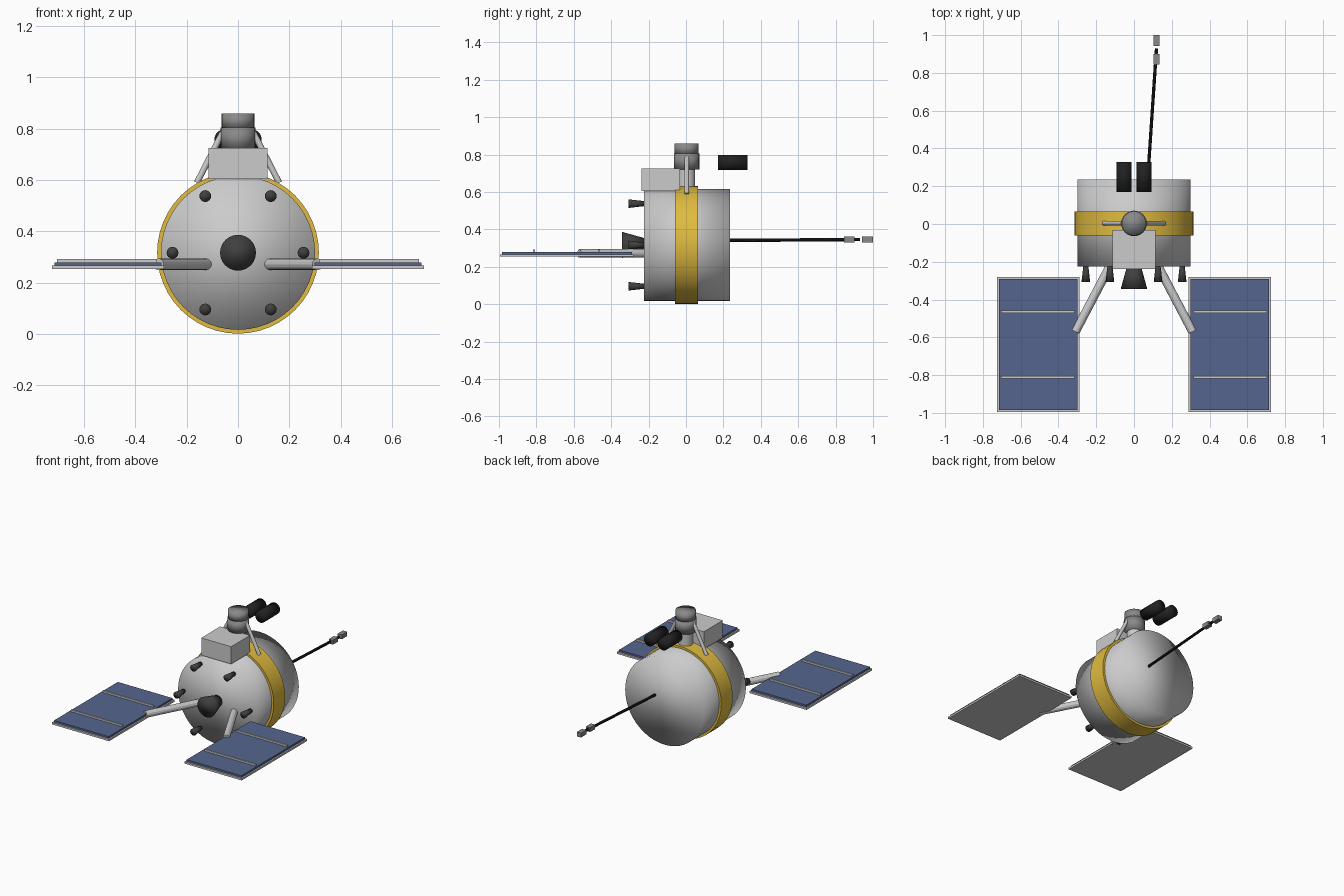
import bpy, math
from mathutils import Vector

if "Cube" in bpy.data.objects:
    bpy.data.objects.remove(bpy.data.objects["Cube"])


def mat(name, r, g, b):
    m = bpy.data.materials.new(name)
    m.diffuse_color = (r, g, b, 1)
    m.use_nodes = True
    m.node_tree.nodes["Principled BSDF"].inputs["Base Color"].default_value = m.diffuse_color
    return m


GOLD = mat("gold_foil", 0.75, 0.5, 0.05)
BLUE = mat("solar_blue", 0.09, 0.13, 0.27)
DARK = mat("dark_metal", 0.05, 0.05, 0.05)
BLACK = mat("black", 0.015, 0.015, 0.015)
MID = mat("mid_grey", 0.25, 0.25, 0.25)


def finish(o, name, material):
    o.name = name
    if material:
        o.data.materials.append(material)
    return o


def box(name, lo, hi, material=None):
    lo, hi = Vector(lo), Vector(hi)
    bpy.ops.mesh.primitive_cube_add(size=1, location=(lo + hi) / 2)
    o = bpy.context.object
    o.scale = hi - lo
    bpy.ops.object.transform_apply(location=False, rotation=False, scale=True)
    return finish(o, name, material)


def rod(name, a, b, r1, r2=None, sides=16, material=None, shade="angle"):
    """Cylinder or cone from point a (radius r1) to point b (radius r2)."""
    a, b = Vector(a), Vector(b)
    bpy.ops.mesh.primitive_cone_add(vertices=sides, radius1=r1, radius2=r1 if r2 is None else r2,
                                    depth=(b - a).length, location=(a + b) / 2)
    o = bpy.context.object
    o.rotation_euler = (b - a).to_track_quat('Z', 'Y').to_euler()
    if shade == "angle":
        bpy.ops.object.shade_smooth_by_angle(angle=math.radians(35))
    elif shade == "smooth":
        bpy.ops.object.shade_smooth()
    return finish(o, name, material)


CZ = 0.317  # height of the drum axis

# Drum body and foil band
rod("drum_body", (0, -0.225, CZ), (0, 0.235, CZ), 0.3, sides=48, shade="smooth")
rod("foil_band", (0, -0.06, CZ), (0, 0.065, CZ), 0.315, sides=48, material=GOLD)

# Main nozzle and ring of six thrusters
rod("main_nozzle", (0, -0.22, CZ), (0, -0.343, CZ), 0.036, 0.07, 24, DARK, "smooth")
for i in range(6):
    a = i * math.pi / 3
    x, z = 0.255 * math.cos(a), CZ + 0.255 * math.sin(a)
    rod(f"thruster_{i + 1}", (x, -0.22, z), (x, -0.307, z), 0.013, 0.023, 16, DARK, "smooth")

# Equipment box and turret on top
box("equipment_box", (-0.114, -0.238, 0.605), (0.114, -0.032, 0.725))
rod("turret_post", (0, 0.003, 0.58), (0, 0.003, 0.73), 0.046, sides=24)
rod("turret_drum", (0, 0.003, 0.72), (0, 0.003, 0.805), 0.068, sides=24, material=MID, shade="smooth")
rod("turret_cap", (0, 0.003, 0.80), (0, 0.003, 0.86), 0.064, sides=24, material=MID, shade="smooth")

for s, side in ((-1, "left"), (1, "right")):
    # Turret brace
    rod(f"turret_brace_{side}", (s * 0.06, 0.004, 0.785), (s * 0.16, 0.004, 0.59), 0.012, sides=12)
    # Twin scope tubes
    rod(f"scope_tube_{side}", (s * 0.052, 0.17, 0.758), (s * 0.052, 0.328, 0.758), 0.04,
        sides=20, material=BLACK, shade="smooth")
    # Panel arm
    rod(f"panel_arm_{side}", (s * 0.105, -0.18, 0.272), (s * 0.31, -0.57, 0.272), 0.023, sides=12, shade="flat")

    # Solar panel: frame, cells, two cross bars
    def slab(name, x0, x1, y0, y1, z0, z1, m=None):
        xs = sorted((s * x0, s * x1))
        box(f"{name}_{side}", (xs[0], y0, z0), (xs[1], y1, z1), m)

    slab("panel_frame", 0.288, 0.725, -0.995, -0.28, 0.254, 0.267)
    slab("panel_cells", 0.298, 0.715, -0.985, -0.29, 0.262, 0.28, BLUE)
    slab("panel_bar_near", 0.315, 0.705, -0.471, -0.459, 0.275, 0.292)
    slab("panel_bar_far", 0.315, 0.705, -0.818, -0.806, 0.275, 0.292)

# Rear boom with two sensor boxes
rod("sensor_boom", (0.07, 0.2, 0.341), (0.119, 0.93, 0.346), 0.009, sides=10, material=BLACK)
box("sensor_inner", (0.102, 0.845, 0.331), (0.134, 0.9, 0.361), MID)
box("sensor_outer", (0.102, 0.942, 0.331), (0.134, 1.0, 0.361), MID)
